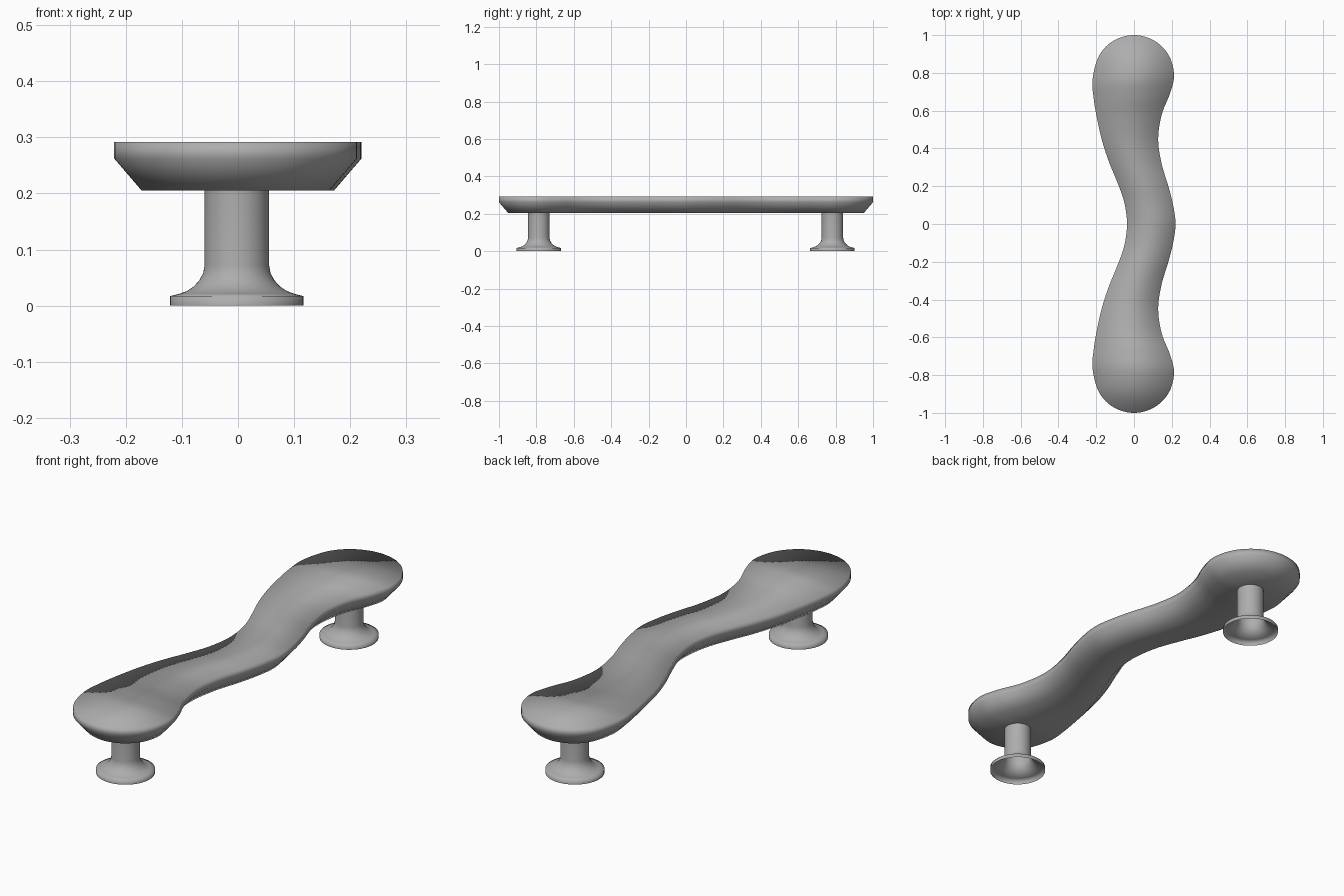
import bpy, bmesh
from math import sin, cos, pi
from mathutils import Vector

if "Cube" in bpy.data.objects:
    bpy.data.objects.remove(bpy.data.objects["Cube"])

# Mid-grey finish shared by all parts
grey = bpy.data.materials.new("mid_grey")
grey.diffuse_color = (0.42, 0.42, 0.42, 1)
grey.use_nodes = True
grey.node_tree.nodes["Principled BSDF"].inputs["Base Color"].default_value = grey.diffuse_color


def bridge_cap(bm, ring, flip):
    """Close a ring by strips running across its width, from edge to edge."""
    n = len(ring)
    for i in range(-n // 4, n // 4):
        quad = [ring[i], ring[i + 1], ring[(n // 2 - i - 1) % n], ring[(n // 2 - i) % n]]
        face = list(dict.fromkeys(quad))
        bm.faces.new(face[::-1] if flip else face)


def make_object(name, rings, cap):
    """Skin a stack of closed rings, optionally capping both ends."""
    bm = bmesh.new()
    loops = [[bm.verts.new(p) for p in ring] for ring in rings]
    n = len(loops[0])
    for a, b in zip(loops, loops[1:]):
        for i in range(n):
            j = (i + 1) % n
            bm.faces.new((a[i], a[j], b[j], b[i]))
    if cap:
        bridge_cap(bm, loops[0], True)
        bridge_cap(bm, loops[-1], False)
    for f in bm.faces:
        f.smooth = True
    mesh = bpy.data.meshes.new(name)
    bm.to_mesh(mesh)
    bm.free()
    mesh.materials.append(grey)
    ob = bpy.data.objects.new(name, mesh)
    bpy.context.collection.objects.link(ob)
    return ob


def smooth_loop(pts, steps=6):
    """Closed Catmull-Rom curve through the points."""
    out, n = [], len(pts)
    for i in range(n):
        a, b, c, d = (pts[(i + k) % n] for k in (-1, 0, 1, 2))
        for s in range(steps):
            t = s / steps
            out.append(0.5 * (2 * b + (c - a) * t + (2 * a - 5 * b + 4 * c - d) * t * t
                              + (3 * b - a - 3 * c + d) * t ** 3))
    return out


def inset(pts, d):
    """Move a counter-clockwise outline inward by d."""
    out, n = [], len(pts)
    for i in range(n):
        t = (pts[(i + 1) % n] - pts[i - 1]).normalized()
        out.append(pts[i] + Vector((-t.y, t.x)) * d)
    return out


# Seat outline: wavy right edge, round end, wavy left edge, mirrored in y
right = [(0.207, 0.10), (0.182, 0.20), (0.146, 0.32), (0.128, 0.45),
         (0.147, 0.58), (0.190, 0.69)]
end = [(0.212 * cos(a * pi / 6), 0.788 + 0.212 * sin(a * pi / 6)) for a in range(6)]
left = [(-0.219, 0.77), (-0.213, 0.66), (-0.193, 0.545), (-0.166, 0.43),
        (-0.131, 0.325), (-0.092, 0.23), (-0.053, 0.12)]
half = right + end + left
control = [(0.220, 0)] + half + [(-0.037, 0)] + [(x, -y) for x, y in reversed(half)]
outline = smooth_loop([Vector(p) for p in control])
under = inset(outline, 0.049)

# Seat: straight rim over a chamfered underside
make_object("seat", [[(p.x, p.y, z) for p in ring]
                     for ring, z in ((under, 0.205), (outline, 0.262), (outline, 0.292))], True)

# Pedestal legs with flared, hollow feet
profile = [(0.119, 0), (0.119, 0.017), (0.103, 0.021), (0.089, 0.026), (0.077, 0.034),
           (0.067, 0.045), (0.060, 0.058), (0.0575, 0.072), (0.0575, 0.207)]
SIDES = 48
for name, y in (("front_leg", -0.787), ("back_leg", 0.783)):
    make_object(name, [[(-0.002 + r * cos(2 * pi * i / SIDES), y + r * sin(2 * pi * i / SIDES), z)
                        for i in range(SIDES)] for r, z in profile], False)
